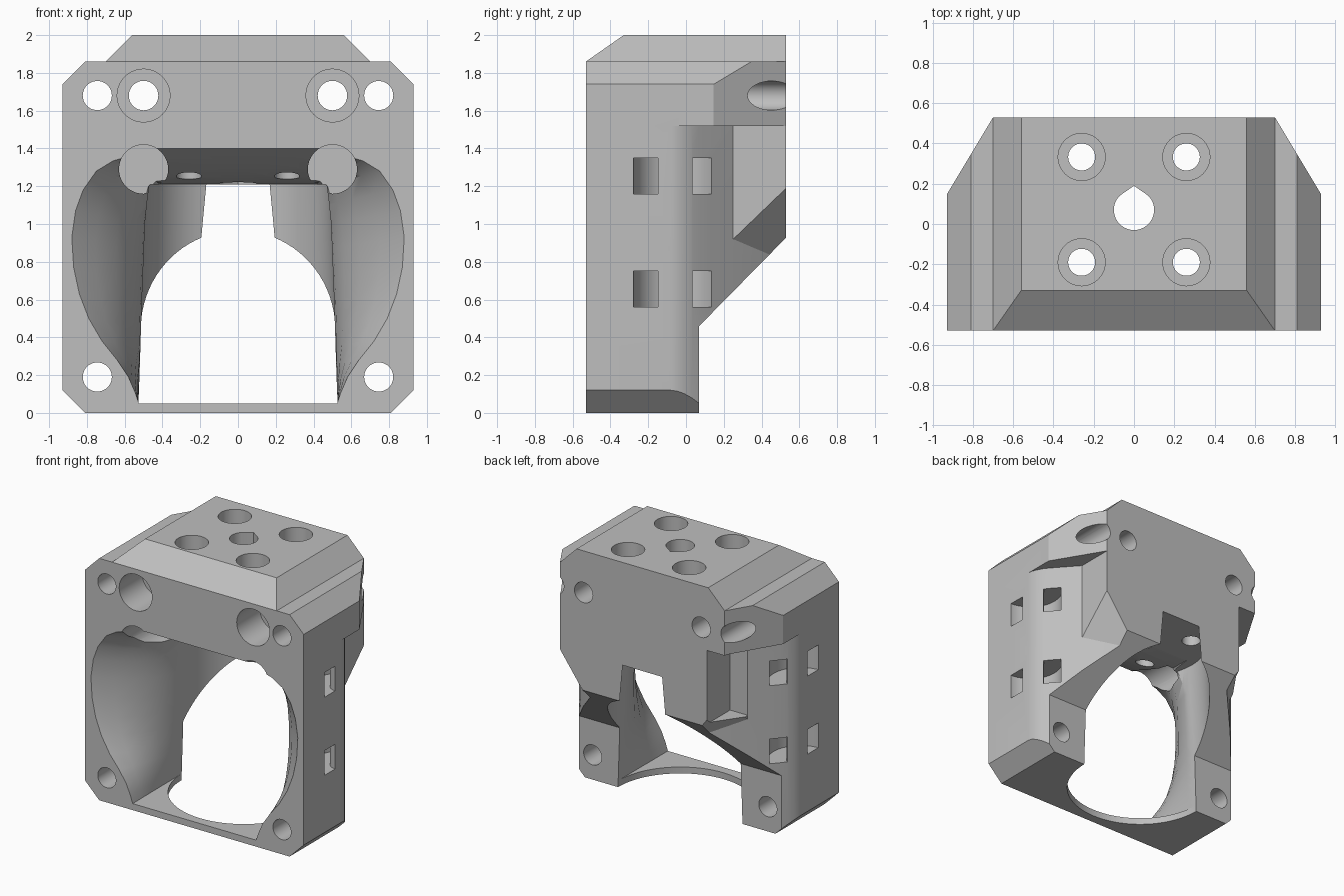
import bpy, bmesh, math
from mathutils import Vector

cube = bpy.data.objects.get("Cube")
if cube:
    bpy.data.objects.remove(cube)

mat = bpy.data.materials.new("plain grey")
mat.use_nodes = True
GREY = (0.52, 0.52, 0.52, 1)
mat.diffuse_color = GREY
mat.node_tree.nodes["Principled BSDF"].inputs["Base Color"].default_value = GREY


def make(name, bm):
    bmesh.ops.recalc_face_normals(bm, faces=bm.faces)
    mesh = bpy.data.meshes.new(name)
    bm.to_mesh(mesh)
    bm.free()
    ob = bpy.data.objects.new(name, mesh)
    bpy.context.collection.objects.link(ob)
    mesh.materials.append(mat)
    return ob


def loft(name, rings):
    """Closed solid through rings of equal point count."""
    bm = bmesh.new()
    loops = [[bm.verts.new(p) for p in r] for r in rings]
    n = len(loops[0])
    for a, b in zip(loops, loops[1:]):
        for i in range(n):
            j = (i + 1) % n
            bm.faces.new((a[i], a[j], b[j], b[i]))
    bm.faces.new(loops[0])
    bm.faces.new(loops[-1])
    return make(name, bm)


def prism(name, pts, axis, lo, hi):
    """Extrude a 2D outline along an axis."""
    place = {"x": lambda p, t: (t, p[0], p[1]),
             "y": lambda p, t: (p[0], t, p[1]),
             "z": lambda p, t: (p[0], p[1], t)}[axis]
    return loft(name, [[place(p, t) for p in pts] for t in (lo, hi)])


def arc(cx, cy, r, a, b, n):
    step = math.radians(b - a) / n
    return [(cx + r * math.cos(math.radians(a) + i * step),
             cy + r * math.sin(math.radians(a) + i * step)) for i in range(n + 1)]


def rod(name, cx, cy, r, axis, lo, hi, n=40):
    return prism(name, arc(cx, cy, r, 0, 360, n)[:-1], axis, lo, hi)


def mirrored(half):
    return half + [(-x, y) for x, y in reversed(half) if x > 0]


def combine(target, other, op):
    mod = target.modifiers.new(op, "BOOLEAN")
    mod.operation = op
    mod.solver = "EXACT"
    mod.object = other
    bpy.context.view_layer.objects.active = target
    bpy.ops.object.modifier_apply(modifier=mod.name)
    bpy.data.objects.remove(other)


F, B = -0.53, 0.53

# Lower body with rounded flanks that turn inward towards the back
body = prism("mount_body", mirrored([(.93, F), (.93, -.08), (.925, -.045), (.912, -.01),
             (.89, .03), (.86, .07), (.70, .25), (.42, B - .002)]), "z", -.02, 1.525)

# Upper shoulders
combine(body, prism("shoulders", mirrored([(.94, F), (.94, .13), (.70, B)]),
                    "z", 1.52, 1.9), "UNION")

# Rear core, bevelled under both lower corners
core = prism("rear_core", mirrored([(.70, F + .1), (.70, B)]), "z", .3, 1.8)
bm = bmesh.new()
bm.from_mesh(core.data)
for side in (1, -1):
    cut = bmesh.ops.bisect_plane(bm, geom=bm.verts[:] + bm.edges[:] + bm.faces[:],
                                 plane_co=(side * .70, .25, .92),
                                 plane_no=Vector((side * .073, .051, -.053)),
                                 clear_outer=True)
    bmesh.ops.holes_fill(bm, edges=[e for e in bm.edges if e.is_boundary])
bmesh.ops.recalc_face_normals(bm, faces=bm.faces)
bm.to_mesh(core.data)
bm.free()
combine(body, core, "UNION")

# Clipped corners of the front outline
combine(body, prism("outline", mirrored([(.81, 0), (.93, .12), (.93, 1.74), (.81, 1.86)]),
                    "y", -1, 1), "INTERSECT")

# Raised top pad with sloping front and sides
combine(body, loft("top_pad", [
    [(-.70 - d, F, 1.86 - d), (.70 + d, F, 1.86 - d), (.70 + d, B, 1.86 - d), (-.70 - d, B, 1.86 - d)]
    if d else [(-.70, F, 1.86), (.70, F, 1.86), (.70, B, 1.86), (-.70, B, 1.86)]
    for d in (0,)] + [[(-.56, -.33, 2), (.56, -.33, 2), (.56, B, 2), (-.56, B, 2)]]), "UNION")

cutters = []

# Sloping underside behind the legs
cutters.append(prism("underside", [(.07, -.1), (.07, .46), (.67, 1.07), (.67, -.1)], "x", -1, 1))

# Flared front duct, narrowing to a straight-sided passage
outer = [(0, 1.40), (.45, 1.40), (.57, 1.36), (.66, 1.335), (.75, 1.28), (.82, 1.18), (.86, 1.07),
         (.88, .93), (.87, .77), (.84, .63), (.79, .50), (.72, .38), (.64, .28),
         (.58, .19), (.545, .11), (.525, .05), (0, .05)]


def inner(p):
    x, z = p
    if z > 1.3:
        return (min(x, .45) * .88 if x < .5 else .40 + (x - .45) * .15, 1.212 if x < .6 else 1.19)
    return (x and .53 - .05 * min(z, 1.05) / 1.05 - max(0, z - 1.1) * .2, min(z, z * .93 + .0035))


rings = []
for y, t in ((F - .04, 0), (F, 0), (-.42, .32), (-.3, .6), (-.17, .82), (-.03, .95), (.09, 1)):
    half = []
    for p in outer:
        q = inner(p)
        half.append((p[0] + (q[0] - p[0]) * t, p[1] + (q[1] - p[1]) * t))
    rings.append([(x, y, z) for x, z in mirrored(half)])
cutters.append(loft("duct", rings))

# Tapered round chamber, open at the bottom and breaking through the back
cutters.append(loft("chamber", [[(x, y, z) for x, y in arc(0, .07, r, 0, 360, 80)[:-1]]
                                for z, r in ((-.1, .533), (1.21, .49))]))

# Pocket on one rear corner
cutters.append(prism("rear_pocket", [(-.55, .25), (-.9, .25), (-.9, .7), (-.55, .7)], "z", .95, 1.515))

for s in (1, -1):
    # Corner screw holes, front bolt holes and blind round recesses
    for z in (.19, 1.68):
        cutters.append(rod("corner_hole", s * .745, z, .077, "y", -1, 1))
    cutters.append(rod("bolt_hole", s * .5, 1.68, .078, "y", -1, 1))
    cutters.append(rod("bolt_head", s * .5, 1.68, .14, "y", -1, -.25))
    cutters.append(rod("round_recess", s * .5, 1.29, .13, "y", -1, -.08))
    # Vertical screw holes
    for y in (-.19, .333):
        cutters.append(rod("top_hole", s * .26, y, .067, "z", 1, 2.2))
        cutters.append(rod("top_counterbore", s * .26, y, .117, "z", 1.8, 2.2))
    # Curved tie slots through the flanks
    ring = arc(.94, -.05, .23, 75, 285, 20) + arc(.94, -.05, .10, 285, 75, 20)
    for z in (.56, 1.16):
        cutters.append(prism("tie_slot", [(s * x, y) for x, y in ring], "z", z, z + .19))

# Teardrop centre hole
cutters.append(prism("centre_hole", arc(0, .07, .1, 135, 405, 30) + [(0, .19)], "z", 1, 2.2))

for c in cutters:
    combine(body, c, "DIFFERENCE")

body.data.materials.clear()
body.data.materials.append(mat)
bpy.ops.object.select_all(action="DESELECT")
body.select_set(True)
bpy.context.view_layer.objects.active = body
bpy.ops.object.shade_smooth_by_angle(angle=math.radians(28))
